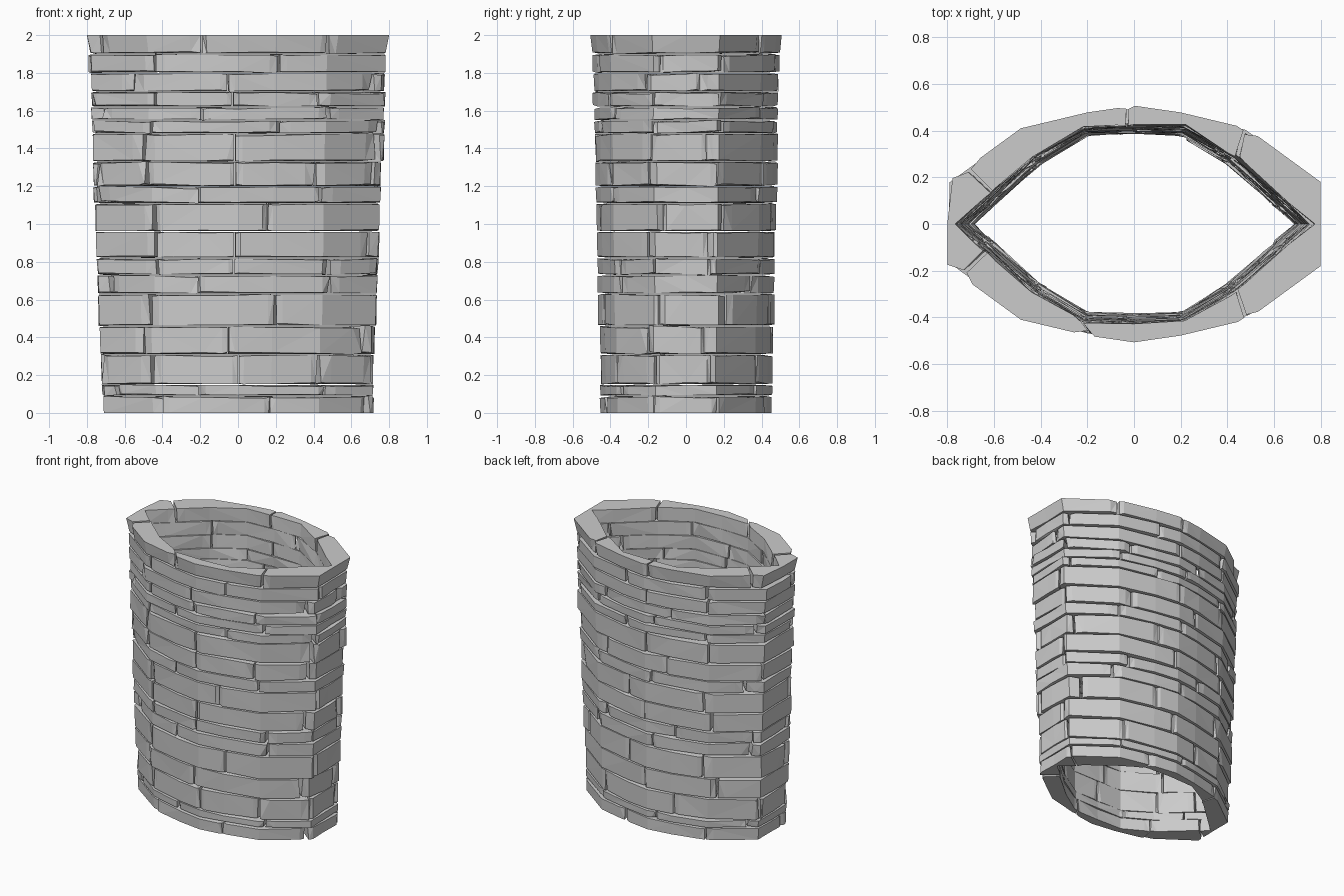
import bpy, bmesh, random
from math import floor, ceil

if "Cube" in bpy.data.objects:
    bpy.data.objects.remove(bpy.data.objects["Cube"])

random.seed(7)

# Quarter outline at the rim: (outer x, y, inner x, y), mirrored to a full ring
Q = [(.80, 0, .765, 0), (.80, .18, .665, .09), (.485, .41, .44, .29),
     (.20, .478, .22, .42), (0, .507, 0, .428)]
half = Q + [(-a, b, -c, d) for a, b, c, d in reversed(Q[:4])]
RING = half + [(a, -b, c, -d) for a, b, c, d in reversed(half[1:-1])]
N = len(RING)

# Course heights and repeating joint layouts (ring positions)
LEVELS = [0, .09, .15, .31, .46, .63, .73, .82, .96, 1.11, 1.20,
          1.33, 1.48, 1.55, 1.62, 1.70, 1.80, 1.90, 2.0]
JOINTS = [[1.1, 3, 5.9, 8.8, 10.1, 13, 15.1],
          [2, 4.2, 6.8, 9.1, 10.9, 14.1],
          [1, 2.2, 5, 7, 8.9, 10, 12, 14, 15],
          [.6, 3.9, 6.1, 9.9, 11.8, 14.9]]


def ring_at(t):
    i = floor(t)
    f = t - i
    return [p + (q - p) * f for p, q in zip(RING[i % N], RING[(i + 1) % N])]


def stone(bm, t0, t1, z0, z1, gap):
    """One curved block with knocked-off ends and slightly tilted beds."""
    t0 += .025
    t1 -= .025
    cut = .10 + .1 * random.random()
    ts = [t0, t0 + cut] + [k for k in range(ceil(t0), floor(t1) + 1)
                           if t0 + cut + .1 < k < t1 - cut - .1] + [t1 - cut, t1]
    inset = random.uniform(0, .02)
    tilt = random.uniform(-1, 1) * gap
    chip = [random.uniform(.0, .028) for _ in range(4)]
    cols = []
    for i, t in enumerate(ts):
        ox, oy, ix, iy = ring_at(t)
        u = (t - t0) / (t1 - t0) - .5
        end = i in (0, len(ts) - 1)
        col = []
        for top in (0, 1):
            zb = z1 if top else z0
            s = .9 + .05 * (z0 + z1) / 2 + (.002 if top else -.002)
            if zb == 2:
                s = 1
            shave = inset + random.uniform(0, .008)
            if end:
                shave += chip[(2 if i else 0) + top]
            if zb == 2 and not end:
                shave = 0
            # outer edge opens the bed joint, inner edge stays tight
            zo = zb
            if 0 < zb < 2:
                zo += (-1 if top else 1) * gap * random.uniform(.2, 1) + tilt * u
            k = s * (1 - shave)
            ki = s * random.uniform(.985, 1.015)
            zi = zb if zb in (0, 2) else zb + (-.002 if top else .002)
            col += [bm.verts.new((ox * k, oy * k, zo)),
                    bm.verts.new((ix * ki, iy * ki, zi))]
        cols.append(col)      # outer low, inner low, outer high, inner high
    for a, b in zip(cols, cols[1:]):
        for p, q in ((0, 2), (2, 3), (3, 1), (1, 0)):
            bm.faces.new((a[p], b[p], b[q], a[q]))
    for c in (cols[0], cols[-1]):
        bm.faces.new((c[0], c[1], c[3], c[2]))


# Stack the courses
for n, (z0, z1) in enumerate(zip(LEVELS, LEVELS[1:])):
    bm = bmesh.new()
    joints = [j + random.uniform(-.18, .18) for j in JOINTS[n % 4]]
    for a, b in zip(joints, joints[1:] + [joints[0] + N]):
        stone(bm, a, b, z0, z1, .011)
    bmesh.ops.recalc_face_normals(bm, faces=bm.faces)
    bmesh.ops.triangulate(bm, faces=bm.faces)
    name = f"stone_course_{n + 1:02d}"
    me = bpy.data.meshes.new(name)
    bm.to_mesh(me)
    bm.free()
    bpy.context.collection.objects.link(bpy.data.objects.new(name, me))
